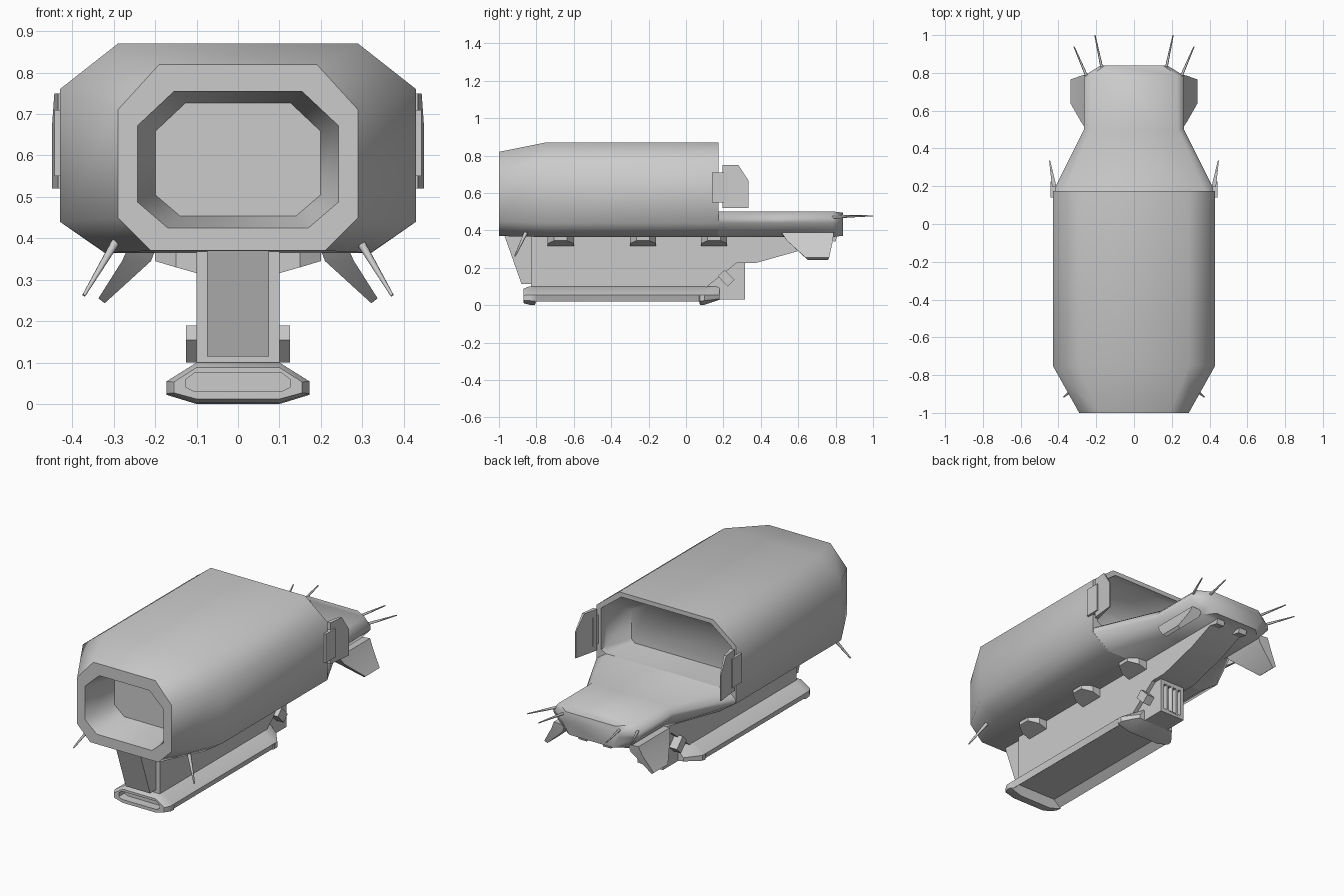
import bpy, bmesh
from mathutils import Vector, Matrix


def finish(name, bm, mirror=False, angle=1.0):
    bmesh.ops.recalc_face_normals(bm, faces=bm.faces)
    me = bpy.data.meshes.new(name)
    bm.to_mesh(me)
    bm.free()
    ob = bpy.data.objects.new(name, me)
    bpy.context.collection.objects.link(ob)
    if mirror:
        ob.modifiers.new("mirror", 'MIRROR')
    bpy.ops.object.select_all(action='DESELECT')
    ob.select_set(True)
    bpy.context.view_layer.objects.active = ob
    bpy.ops.object.shade_smooth_by_angle(angle=angle)
    return ob


def loft(name, rings, mirror=False, angle=1.0):
    """Skin a list of equal-length rings and cap both ends."""
    bm = bmesh.new()
    vs = [[bm.verts.new(p) for p in r] for r in rings]
    n = len(rings[0])
    for a, b in zip(vs, vs[1:]):
        for i in range(n):
            j = (i + 1) % n
            bm.faces.new((a[i], a[j], b[j], b[i]))
    bm.faces.new(vs[0])
    bm.faces.new(vs[-1])
    return finish(name, bm, mirror, angle)


def octagon(y, pts):
    """Symmetric ring in the xz plane from right-hand points, bottom to top."""
    return [(x, y, z) for x, z in pts] + [(-x, y, z) for x, z in reversed(pts)]


def slab(name, profile, x0, x1, mirror=False):
    """Side (y, z) profile extruded across x."""
    return loft(name, [[(x, y, z) for y, z in profile] for x in (x0, x1)], mirror, 0.5)


def rod(name, a, b, r0, r1):
    a, b = Vector(a), Vector(b)
    d = b - a
    bm = bmesh.new()
    m = Matrix.Translation((a + b) / 2) @ d.to_track_quat('Z', 'Y').to_matrix().to_4x4()
    bmesh.ops.create_cone(bm, cap_ends=True, segments=8, radius1=r0, radius2=r1,
                          depth=d.length, matrix=m)
    return finish(name, bm, True)


# Main hull: front intake recess, outer shell, rear recess
outer = [(0.32, 0.365), (0.43, 0.44), (0.43, 0.76), (0.29, 0.87)]
mouth = [(0.165, 0.43), (0.235, 0.49), (0.235, 0.67), (0.15, 0.75)]
bay = [(0.36, 0.5), (0.40, 0.52), (0.40, 0.75), (0.275, 0.845)]
loft("hull", [
    octagon(-0.80, [(x * 0.85, 0.59 + (z - 0.59) * 0.85) for x, z in mouth]),
    octagon(-0.97, mouth),
    octagon(-1.0, [(x * 1.03, 0.59 + (z - 0.59) * 1.03) for x, z in mouth]),
    octagon(-1.0, [(0.21, 0.37), (0.29, 0.45), (0.29, 0.71), (0.19, 0.82)]),
    octagon(-0.75, outer),
    octagon(0.175, outer),
    octagon(0.175, bay),
    octagon(0.13, bay),
    octagon(-0.02, [(0.33, 0.5), (0.35, 0.52), (0.35, 0.68), (0.24, 0.74)]),
])


# Tapering rear deck
def deck_ring(y, w, s=1.0):
    return octagon(y, [(w * 0.75, 0.43 - 0.065 * s), (w, 0.44),
                       (w, 0.465), (w * 0.87, 0.43 + 0.072 * s)])


loft("rear_deck", [deck_ring(0.17, 0.43), deck_ring(0.5, 0.265),
                   deck_ring(0.785, 0.265), deck_ring(0.84, 0.175, 0.9)])

# Keel and front strut
slab("keel", [(-0.83, 0.375), (-0.83, 0.09), (0.1, 0.09), (0.27, 0.225),
              (0.37, 0.225), (0.6, 0.29), (0.8, 0.375)], -0.1, 0.1)
slab("front_strut", [(-0.97, 0.37), (-0.88, 0.115), (-0.82, 0.115), (-0.82, 0.37)],
     -0.075, 0.075)

# Landing skid with hollow nose and trough underside
sole = [(0.1, 0.003), (0.172, 0.025), (0.172, 0.055), (0.1, 0.1)]
trough = [(0.12, 0.055), (0.16, 0.02), (0.172, 0.055), (0.1, 0.1)]
slot = [(0.105, 0.03), (0.125, 0.04), (0.125, 0.06), (0.105, 0.075)]
loft("landing_skid", [
    octagon(-0.82, slot),
    octagon(-0.87, slot),
    octagon(-0.87, [(0.1, 0.012), (0.155, 0.027), (0.155, 0.053), (0.1, 0.088)]),
    octagon(-0.84, sole),
    octagon(-0.81, [(0.1, 0.0), (0.172, 0.022), (0.172, 0.055), (0.1, 0.1)]),
    octagon(-0.80, trough),
    octagon(0.07, trough),
    octagon(0.075, [(0.1, 0.0), (0.172, 0.022), (0.172, 0.055), (0.1, 0.1)]),
    octagon(0.10, sole),
    octagon(0.18, [(0.07, 0.03), (0.11, 0.035), (0.11, 0.055), (0.07, 0.1)]),
], angle=0.6)

# Rear exhaust box with vertical slots
box = slab("exhaust_box", [(0.08, 0.03), (0.1, 0.1), (0.26, 0.225), (0.315, 0.225),
                           (0.315, 0.03)], -0.078, 0.078)
bm = bmesh.new()
for i in range(4):
    m = Matrix.Translation((-0.048 + 0.032 * i, 0.315, 0.127)) @ Matrix.Diagonal((0.02, 0.06, 0.15, 1))
    bmesh.ops.create_cube(bm, size=1, matrix=m)
cutter = finish("slot_cutter", bm)
cutter.hide_render = True
cutter.hide_viewport = True
cut = box.modifiers.new("slots", 'BOOLEAN')
cut.operation = 'DIFFERENCE'
cut.object = cutter

# Diagonal block through the exhaust box
bm = bmesh.new()
bmesh.ops.create_cube(bm, size=1, matrix=Matrix.Translation((0, 0.215, 0.145))
                      @ Matrix.Rotation(-0.8, 4, 'X') @ Matrix.Diagonal((0.25, 0.075, 0.05, 1)))
finish("exhaust_cross_block", bm, angle=0.5)

# Side vents under the hull
for y in (-0.67, -0.23, 0.15):
    loft("belly_vent", [
        [(0.09, y - 0.07, 0.37), (0.09, y + 0.07, 0.37), (0.09, y + 0.07, 0.313), (0.09, y - 0.07, 0.313)],
        [(0.15, y - 0.07, 0.37), (0.15, y + 0.07, 0.37), (0.15, y + 0.07, 0.33), (0.15, y - 0.07, 0.33)],
        [(0.2, y - 0.035, 0.37), (0.2, y + 0.035, 0.37), (0.2, y + 0.035, 0.345), (0.2, y - 0.035, 0.345)],
    ], True, 0.5)

# Splayed rear fins
loft("rear_fin", [
    [(0.195, 0.51, 0.385), (0.195, 0.79, 0.385), (0.26, 0.79, 0.39), (0.26, 0.51, 0.39)],
    [(0.21, 0.54, 0.345), (0.21, 0.785, 0.345), (0.28, 0.785, 0.345), (0.28, 0.54, 0.345)],
    [(0.322, 0.65, 0.243), (0.322, 0.76, 0.243), (0.337, 0.765, 0.255), (0.337, 0.64, 0.255)],
], True, 0.5)

# Small blocks under the tail
slab("tail_block", [(0.75, 0.38), (0.75, 0.35), (0.80, 0.34), (0.81, 0.38)], 0.05, 0.1, True)

# Side mounts and swept panels
slab("panel_mount", [(0.14, 0.55), (0.225, 0.55), (0.225, 0.71), (0.14, 0.71)], 0.415, 0.443, True)
panel = [(0.195, 0.52), (0.335, 0.52), (0.335, 0.665), (0.28, 0.75), (0.195, 0.75)]
loft("side_panel", [
    [(0.41 + (y - 0.195) * 0.24, y, z) for y, z in panel],
    [(0.434 + (y - 0.195) * 0.11, y, z) for y, z in panel],
], True, 0.5)

# Antennas
rod("tail_antenna_inner", (0.165, 0.80, 0.475), (0.207, 1.0, 0.478), 0.008, 0.003)
rod("tail_antenna_outer", (0.245, 0.77, 0.47), (0.318, 0.94, 0.476), 0.008, 0.003)
rod("nose_whisker", (0.29, -0.85, 0.40), (0.372, -0.915, 0.262), 0.011, 0.004)
